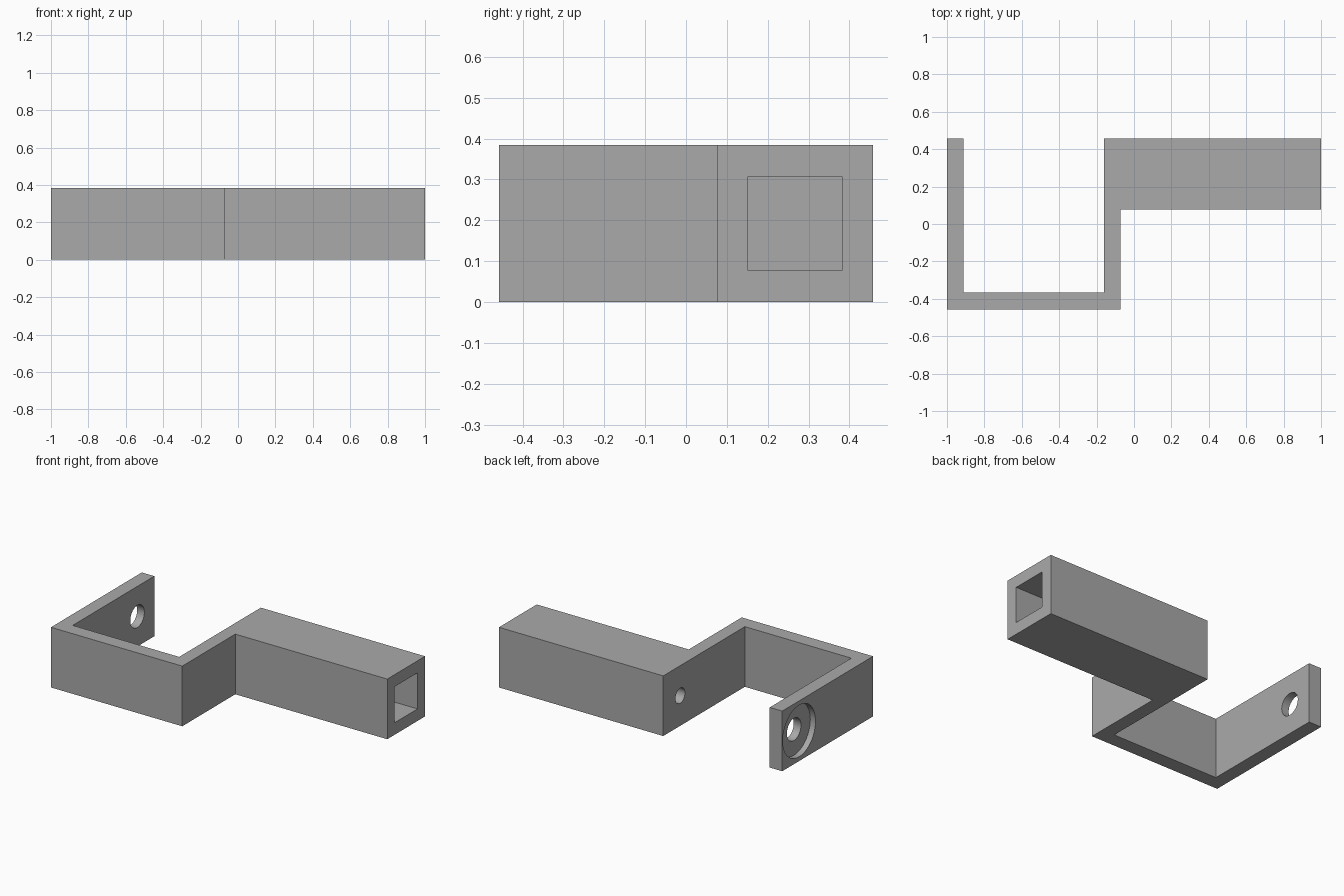
import bpy
import bmesh
import math
from mathutils import Matrix

cube = bpy.data.objects.get("Cube")
if cube:
    bpy.data.objects.remove(cube, do_unlink=True)

HEIGHT = 0.384
MID_Z = HEIGHT / 2
HOLE_Y = 0.287

grey = bpy.data.materials.new("plain grey")
grey.use_nodes = True
colour = (0.4, 0.4, 0.4, 1)
grey.diffuse_color = colour
grey.node_tree.nodes["Principled BSDF"].inputs["Base Color"].default_value = colour


def to_object(name, bm):
    bmesh.ops.recalc_face_normals(bm, faces=bm.faces)
    mesh = bpy.data.meshes.new(name)
    bm.to_mesh(mesh)
    bm.free()
    mesh.materials.append(grey)
    obj = bpy.data.objects.new(name, mesh)
    bpy.context.collection.objects.link(obj)
    return obj


def extruded_profile(name, points, height):
    bm = bmesh.new()
    face = bm.faces.new([bm.verts.new((x, y, 0)) for x, y in points])
    solid = bmesh.ops.extrude_face_region(bm, geom=[face])
    top = [v for v in solid["geom"] if isinstance(v, bmesh.types.BMVert)]
    bmesh.ops.translate(bm, verts=top, vec=(0, 0, height))
    return to_object(name, bm)


def round_cutter(name, x0, x1, radius):
    """Cylinder along x between x0 and x1, on the line of the holes."""
    bm = bmesh.new()
    place = Matrix.Translation(((x0 + x1) / 2, HOLE_Y, MID_Z)) @ Matrix.Rotation(math.pi / 2, 4, "Y")
    bmesh.ops.create_cone(bm, cap_ends=True, segments=48, radius1=radius,
                          radius2=radius, depth=x1 - x0, matrix=place)
    return to_object(name, bm)


def box_cutter(name, x0, x1, y, size):
    bm = bmesh.new()
    place = Matrix.Translation(((x0 + x1) / 2, y, MID_Z)) @ Matrix.Diagonal((x1 - x0, size, size, 1))
    bmesh.ops.create_cube(bm, size=1, matrix=place)
    return to_object(name, bm)


# Bent bracket: thin hook on the right, thick square arm on the left
outline = [(-1, -0.458), (-0.073, -0.458), (-0.073, 0.077), (1, 0.077),
           (1, 0.458), (-0.16, 0.458), (-0.16, -0.365), (-0.912, -0.365),
           (-0.912, 0.458), (-1, 0.458)]
bracket = extruded_profile("bracket_body", outline, HEIGHT)

# Counterbored hole in the hook, screw hole and square socket in the arm
cutters = [
    round_cutter("hook_counterbore", -1.1, -0.963, 0.165),
    round_cutter("hook_through_hole", -1.1, -0.8, 0.071),
    round_cutter("arm_screw_hole", -0.26, -0.04, 0.048),
    box_cutter("arm_square_socket", 0.05, 1.1, 0.267, 0.23),
]
bpy.context.view_layer.objects.active = bracket
bracket.select_set(True)
for cutter in cutters:
    cut = bracket.modifiers.new(cutter.name, "BOOLEAN")
    cut.operation = "DIFFERENCE"
    cut.solver = "EXACT"
    cut.object = cutter
    bpy.ops.object.modifier_apply(modifier=cut.name)
    bpy.data.objects.remove(cutter, do_unlink=True)

bpy.ops.object.shade_smooth_by_angle(angle=math.radians(30))
